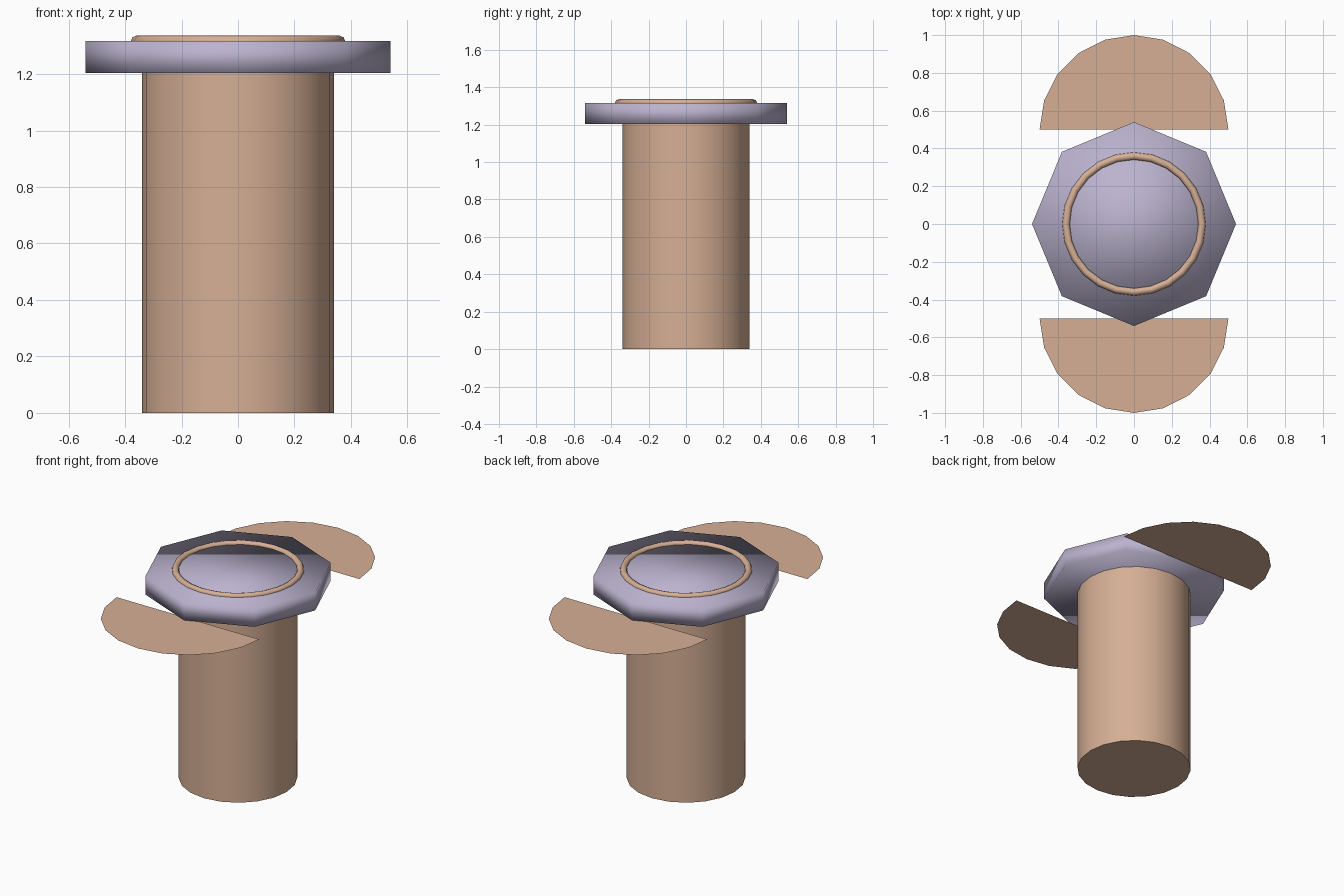
import bpy, bmesh, math

if "Cube" in bpy.data.objects:
    bpy.data.objects.remove(bpy.data.objects["Cube"])

def material(name, rgb):
    m = bpy.data.materials.new(name)
    m.diffuse_color = (*rgb, 1)
    m.use_nodes = True
    m.node_tree.nodes["Principled BSDF"].inputs["Base Color"].default_value = m.diffuse_color
    return m

tan = material("tan", (0.67, 0.43, 0.30))
lilac = material("lilac", (0.50, 0.45, 0.62))

def finish(obj, name, mat, angle=None):
    obj.name = name
    obj.data.materials.append(mat)
    if angle is not None:
        bpy.ops.object.shade_smooth_by_angle(angle=math.radians(angle))
    return obj

def cylinder(name, mat, sides, radius, z0, z1, angle, turn=0.0):
    bpy.ops.mesh.primitive_cylinder_add(vertices=sides, radius=radius, depth=z1 - z0,
                                        location=(0, 0, (z0 + z1) / 2), rotation=(0, 0, turn))
    return finish(bpy.context.object, name, mat, angle)

# Round body
cylinder("body", tan, 20, 0.34, 0.0, 1.21, 30)

# Octagonal collar, softly shaded all over
cylinder("collar", lilac, 8, 0.54, 1.203, 1.317, 180)

# Rounded rim on the collar
bpy.ops.mesh.primitive_torus_add(major_segments=24, minor_segments=8, major_radius=0.36,
                                 minor_radius=0.02, location=(0, 0, 1.316))
finish(bpy.context.object, "rim", tan, 60)

# Flat half-disc flaps at front and back
for name, side in (("front_flap", -1), ("back_flap", 1)):
    bm = bmesh.new()
    arc = [math.pi * i / 10 for i in range(11)]
    face = bm.faces.new([bm.verts.new((0.5 * math.cos(a), side * (0.5 + 0.5 * math.sin(a)), 1.2))
                         for a in arc])
    face.normal_update()
    if face.normal.z < 0:
        face.normal_flip()
    mesh = bpy.data.meshes.new(name)
    bm.to_mesh(mesh)
    bm.free()
    obj = bpy.data.objects.new(name, mesh)
    bpy.context.collection.objects.link(obj)
    finish(obj, name, tan)
